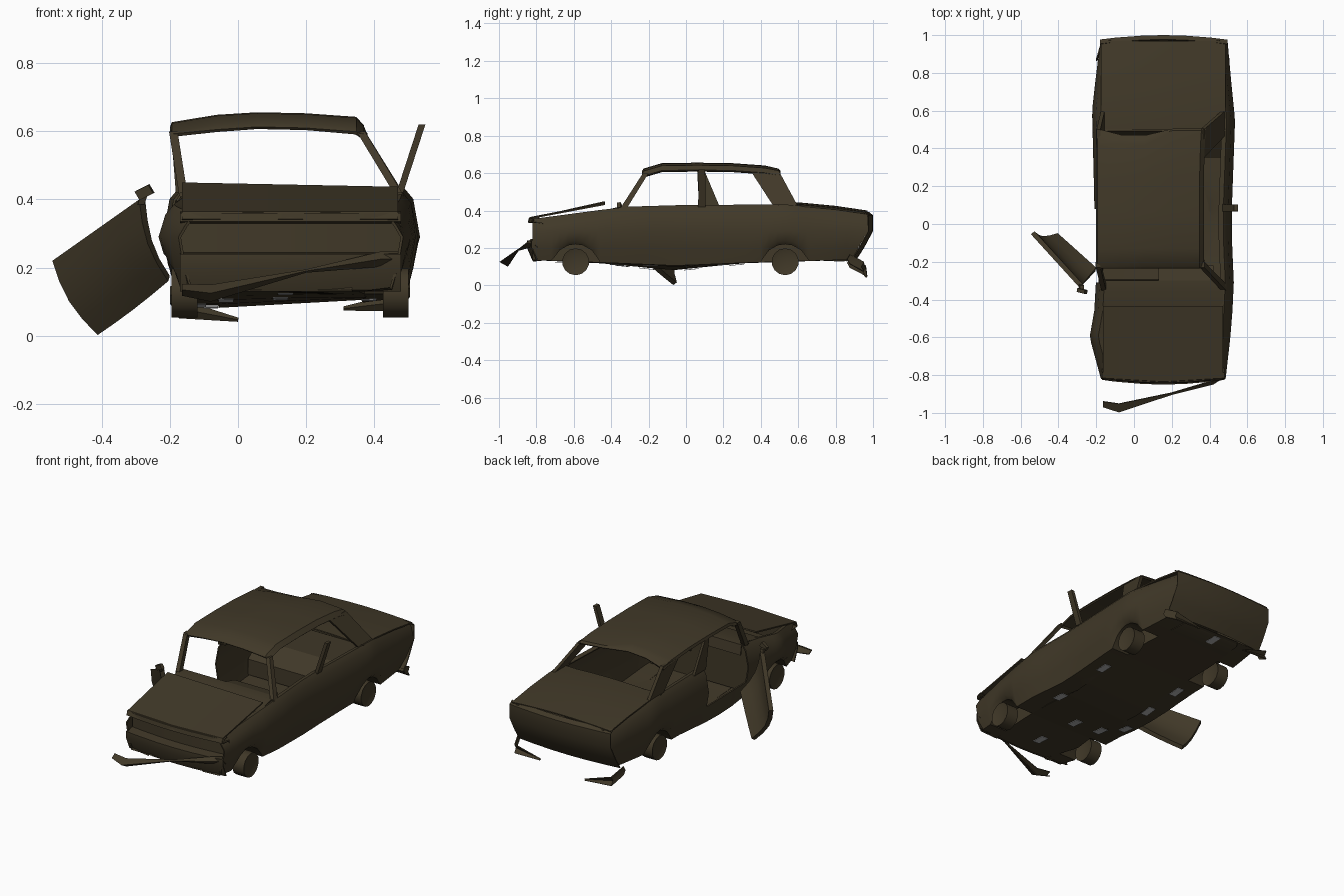
import bpy, bmesh, math
from mathutils import Vector

if "Cube" in bpy.data.objects:
    bpy.data.objects.remove(bpy.data.objects["Cube"])

paint = bpy.data.materials.new("dark_rusty_brown")
paint.diffuse_color = (0.052, 0.040, 0.021, 1)
paint.use_nodes = True
paint.node_tree.nodes["Principled BSDF"].inputs["Base Color"].default_value = paint.diffuse_color
bare = bpy.data.materials.new("bare_light_grey")
bare.diffuse_color = (0.42, 0.42, 0.42, 1)
bare.use_nodes = True
bare.node_tree.nodes["Principled BSDF"].inputs["Base Color"].default_value = bare.diffuse_color


def finish(name, bm, thick=0.0, angle=35, mat=paint):
    bmesh.ops.recalc_face_normals(bm, faces=bm.faces)
    me = bpy.data.meshes.new(name)
    bm.to_mesh(me)
    bm.free()
    me.materials.append(mat)
    ob = bpy.data.objects.new(name, me)
    bpy.context.collection.objects.link(ob)
    bpy.ops.object.select_all(action='DESELECT')
    ob.select_set(True)
    bpy.context.view_layer.objects.active = ob
    if thick:
        m = ob.modifiers.new("thickness", 'SOLIDIFY')
        m.thickness, m.offset = thick, -1
        bpy.ops.object.modifier_apply(modifier=m.name)
    bpy.ops.object.shade_smooth_by_angle(angle=math.radians(angle))
    return ob


def grid(name, rows, thick=0.008, skip=None, angle=35, mat=paint):
    """Sheet through rows of points; skip(centre, column) leaves holes."""
    bm = bmesh.new()
    vs = [[bm.verts.new(p) for p in r] for r in rows]
    for a, b in zip(vs, vs[1:]):
        for j in range(len(a) - 1):
            q = (a[j], a[j + 1], b[j + 1], b[j])
            c = sum((v.co for v in q), Vector()) / 4
            if not (skip and skip(c, j)):
                bm.faces.new(q)
    return finish(name, bm, thick, angle, mat)


def beam(name, p, q, w0, w1, d=0.025):
    """Pillar from p to q, w wide along y and d along x."""
    bm = bmesh.new()
    rings = []
    for c, w in ((p, w0), (q, w1)):
        rings.append([bm.verts.new((c[0] + sx * d / 2, c[1] + sy * w / 2, c[2]))
                      for sx, sy in ((-1, -1), (1, -1), (1, 1), (-1, 1))])
    for i in range(4):
        j = (i + 1) % 4
        bm.faces.new((rings[0][i], rings[0][j], rings[1][j], rings[1][i]))
    bm.faces.new(rings[0])
    bm.faces.new(rings[1])
    return finish(name, bm)


def lerp(t, pts):
    for (a, va), (b, vb) in zip(pts, pts[1:]):
        if t <= b:
            k = max(0, (t - a) / (b - a))
            return va + (vb - va) * k
    return pts[-1][1]


# side outline curves along the length
LEFT = [(-.82, -.175), (-.6, -.235), (-.4, -.2), (.2, -.212), (.6, -.222), (.8, -.2), (.98, -.175)]
RIGHT = [(-.82, .485), (-.6, .51), (-.35, .53), (0, .515), (.55, .535), (.8, .51), (.98, .495)]
BELT = [(-.82, .355), (-.33, .42), (0, .43), (.55, .432), (.98, .385)]
LOW_L = [(-.82, .135), (-.4, .115), (-.08, .08), (.3, .118), (.98, .14)]
LOW_R = [(-.82, .135), (-.4, .12), (-.05, .105), (.3, .12), (.98, .14)]
AXLES = (-.59, .53)


def low(y, curve):
    z = lerp(y, curve)
    for c in AXLES:
        z = max(z, .09 + math.sqrt(max(0, .13 ** 2 - (y - c) ** 2)))
    return z


def half(y, s, out, curve):
    """One side of the cross-section, belt lip down to the floor."""
    b, lo, x = lerp(y, BELT), low(y, curve), lerp(y, out)
    fl = lerp(y, curve)
    pts = [(.07, b - .005), (.045, b), (.02, b - .03), (0, .29), (.015, max(.2, lo + .02)),
           (.035, lo), (.15, lo), (.15, fl)]
    return [(x + s * d, y - (max(0, .3 - z) * .55 if y > .9 else 0), z) for d, z in pts]


stations = [-.82, -.77, -.31, -.2, -.06, .08, .2, .32, .75, .86, .975]
for c in AXLES:
    stations += [c + d for d in (-.131, -.118, -.085, -.04, 0, .04, .085, .118, .131)]
rows = []
for y in sorted(stations):
    l, r = half(y, 1, LEFT, LOW_L), half(y, -1, RIGHT, LOW_R)
    rows.append(l + r[::-1])
# tub-shaped body with the left front doorway open
grid("body_shell", rows, .008, lambda c, j: j < 4 and -.31 < c.y < .08, 40)

# bare patches showing on the underside
for i, (px, py) in enumerate(((.11, .83), (.4, .21), (.385, -.19), (.125, -.37), (.14, -.66),
                              (-.035, -.34), (-.09, .27), (-.116, -.21), (-.08, .03))):
    def under(x, y):
        k = min(1, max(0, (x + .06) / .43))
        return lerp(y, LOW_L) * (1 - k) + lerp(y, LOW_R) * k - .004
    grid("bare_patch_%d" % i, [[(px + dx, py + dy, under(px + dx, py + dy)) for dx in (-.022, .022)]
                               for dy in (-.04, 0, .04)], .003, None, 35, bare)

# front panel with recessed grille, and tail panel
XS = (-.17, -.1, .05, .16, .27, .41, .478)
bow = lambda x: 1 - ((x - .155) / .325) ** 2
grid("front_panel", [[(x, -.815 - .025 * bow(x) + d, z) for x in XS] for z, d in
     ((.365, .03), (.36, 0), (.335, -.005), (.33, .05), (.245, .05), (.24, -.01), (.2, -.01), (.13, .02))], .006, None, 30)
grid("tail_panel", [[(x, y + .022 * bow(x), z) for x in (-.18, -.1, .05, .16, .27, .41, .495)]
     for z, y in ((.393, .955), (.375, .978), (.29, .978), (.2, .93), (.135, .888))], .006)

# bonnet popped up at its rear edge, cowl below it, boot lid
grid("bonnet", [[(x, y - .02 * bow(x) * (y < -.8), z - .02 * (x + .165) * (y > -.5)) for x in (-.165, .155, .47)]
     for y, z in ((-.825, .342), (-.815, .365), (-.435, .45))], .008, None, 20)
grid("cowl", [[(x, y, z) for x in (-.16, .15, .47)]
     for y, z in ((-.5, .385), (-.36, .42), (-.3, .42), (-.29, .36))], .008)
grid("boot_lid", [[(x, y, z + .012 * bow(x)) for x in (-.175, -.1, .05, .16, .27, .41, .485)]
     for y, z in ((.5, .43), (.62, .43), (.8, .413), (.97, .388))], .008)

# inner panels
grid("firewall", [[(x, -.35, z) for x in (-.17, .48)] for z in (.12, .42)])
grid("rear_bulkhead", [[(x, y, z) for x in (-.18, .49)] for y, z in ((.36, .13), (.36, .22), (.46, .3), (.5, .43))], .008, None, 20)
grid("dashboard", [[(x, y, z) for x in (.13, .42)] for y, z in ((-.3, .42), (-.22, .4), (-.23, .33))])

# roof with a turned-down rim, rear edge pushed forward by a dent
roof = []
for y, zc, e in ((-.235, .6, 0), (-.225, .622, 0), (-.13, .65, 0), (.06, .653, 0), (.25, .65, 0),
                 (.42, .638, .005), (.495, .624, .01), (.505, .602, .01)):
    rim = y < -.23 or y > .5
    row = []
    for t, dz in ((0, -.055), (.01, -.035), (.24, -.006), (.45, .004), (.7, 0), (.96, -.014), (1, -.048)):
        z = zc + (dz * .75 if not rim else max(dz, -.022) * .8 + .01)
        dent = .035 if y > .45 and .2 < t < .6 else 0
        row.append((-.2 + t * (.57 + e), y - dent, z))
    roof.append(row)
grid("roof", roof, .01)

# pillars
beam("front_pillar_left", (-.16, -.335, .41), (-.19, -.215, .6), .035, .03)
beam("front_pillar_right", (.475, -.335, .41), (.36, -.215, .6), .035, .03)
beam("middle_pillar_left", (-.175, .125, .42), (-.19, .08, .61), .11, .04, .015)
beam("bent_window_frame_right", (.475, .085, .42), (.54, .085, .62), .04, .035, .02)
for side, xt, xb in (("left", -.188, -.165), ("right", .36, .475)):
    beam("rear_pillar_" + side, (xb, .535, .42), (xt, .425, .605), .13, .15, .02)

# left door hanging open, bulged outward
A, B, C, D = map(Vector, ((-.545, -.055, .22), (-.29, -.335, .4), (-.205, -.25, .16), (-.412, -.068, .002)))
n = (B - A).cross(D - A).normalized()
n = n if n.y < 0 else -n
door = []
for i in range(5):
    u = i / 4
    door.append([])
    for j in range(5):
        v = j / 4
        p = A.lerp(B, u).lerp(D.lerp(C, u), v)
        door[-1].append(p + n * .03 * math.sin(math.pi * v) + Vector((0, 0, -.005 * math.sin(math.pi * u) * v)))
grid("open_door", door, .025)
grid("door_mirror", [[(-.3, -.34, .425), (-.26, -.35, .445)], [(-.285, -.34, .4), (-.245, -.35, .42)]], .02)
beam("mirror_stalk", (-.285, -.325, .385), (-.275, -.335, .415), .02, .02, .02)


# torn bumpers: strips given as (x, y, z, height, depth)
def strip(name, pts):
    grid(name, [[(x, y + d / 2, z + h / 2), (x, y - d / 2, z), (x, y + d / 2, z - h / 2)]
                for x, y, z, h, d in pts], .006)


strip("front_bumper", [(-.165, -.955, .135, .035, .03), (-.08, -.975, .125, .05, .045), (.2, -.9, .19, .01, .01),
                       (.42, -.84, .225, .045, .02), (.475, -.805, .225, .045, .02)])
strip("rear_bumper_left", [(-.2, .87, .12, .05, .015), (-.175, .955, .08, .05, .015), (0, .965, .047, .004, .01)])
strip("rear_bumper_right", [(.505, .87, .14, .05, .015), (.48, .945, .1, .05, .015), (.31, .95, .08, .004, .01)])

# wheels
for ax, y in zip(("front", "rear"), AXLES):
    for side, x in (("left", -.157), ("right", .463)):
        bm = bmesh.new()
        bmesh.ops.create_cone(bm, cap_ends=True, segments=14, radius1=.072, radius2=.072, depth=.076)
        caps = [f for f in bm.faces if len(f.verts) > 4]
        bmesh.ops.inset_individual(bm, faces=caps, thickness=.025, depth=-.008)
        for v in bm.verts:
            v.co = Vector((v.co.z + x, v.co.x + y, v.co.y + .126))
        finish(ax + "_wheel_" + side, bm)
